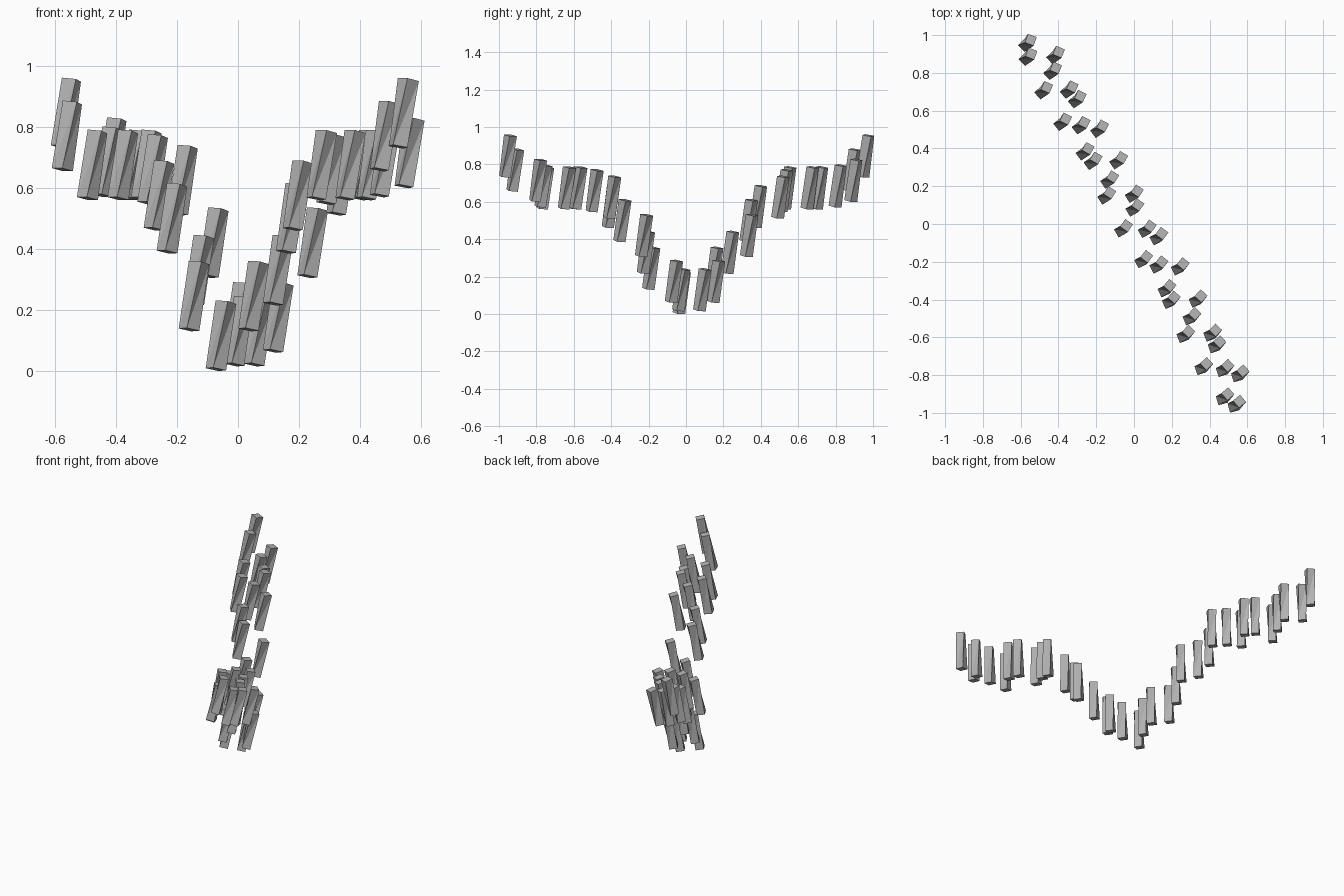
import bpy, bmesh, math
from mathutils import Vector, Matrix

cube = bpy.data.objects.get("Cube")
if cube:
    bpy.data.objects.remove(cube, do_unlink=True)

# One plain grey for every post
grey = bpy.data.materials.new("stone_grey")
grey.use_nodes = True
colour = (0.45, 0.45, 0.45, 1)
grey.diffuse_color = colour
grey.node_tree.nodes["Principled BSDF"].inputs["Base Color"].default_value = colour

AXIS = Vector((0.033, 0.03, 0.22))      # shared lean of the posts
TILT = Vector((0, 0, 1)).rotation_difference(AXIS).to_matrix().to_4x4()
RADIUS = 0.035
SIDES = 4
TWIST = math.radians(25)

# Top heights from the valley in the middle out to either end
TOPS = [0.23, 0.245, 0.29, 0.36, 0.445, 0.535, 0.615, 0.69, 0.74,
        0.775, 0.79, 0.79, 0.79, 0.79, 0.80, 0.83, 0.885, 0.96]


def add_post(name, centre, yaw):
    """Leaning four-sided post, twisted a little from foot to head."""
    bm = bmesh.new()
    rings = []
    for end, turn in ((-0.5, yaw - TWIST), (0.5, yaw)):
        ring = []
        for i in range(SIDES):
            a = turn + math.tau * i / SIDES
            ring.append(bm.verts.new((RADIUS * math.cos(a), RADIUS * math.sin(a),
                                      end * AXIS.length)))
        rings.append(ring)
    foot, head = rings
    bm.faces.new(foot[::-1])
    bm.faces.new(head)
    for i in range(SIDES):
        j = (i + 1) % SIDES
        bm.faces.new((foot[i], foot[j], head[j]))
        bm.faces.new((foot[i], head[j], head[i]))
    bm.transform(Matrix.Translation(centre) @ TILT)
    mesh = bpy.data.meshes.new(name)
    bm.to_mesh(mesh)
    bm.free()
    mesh.materials.append(grey)
    post = bpy.data.objects.new(name, mesh)
    bpy.context.collection.objects.link(post)
    return post


# Posts spaced evenly along a diagonal, swaying from side to side
along = Vector((0.5, -0.866, 0))
across = Vector((0.866, 0.5, 0))
last = len(TOPS) - 1
for k in range(-last, last + 1):
    sway = 0.02 - 0.08 * math.cos(math.radians(110) * k)
    centre = along * (0.065 * k - 0.008) + across * sway
    centre.z = TOPS[abs(k)] - 0.005 - AXIS.z / 2
    yaw = math.radians(10 - 15 * k / last)
    add_post(f"post_{k + last + 1}", centre, yaw)
